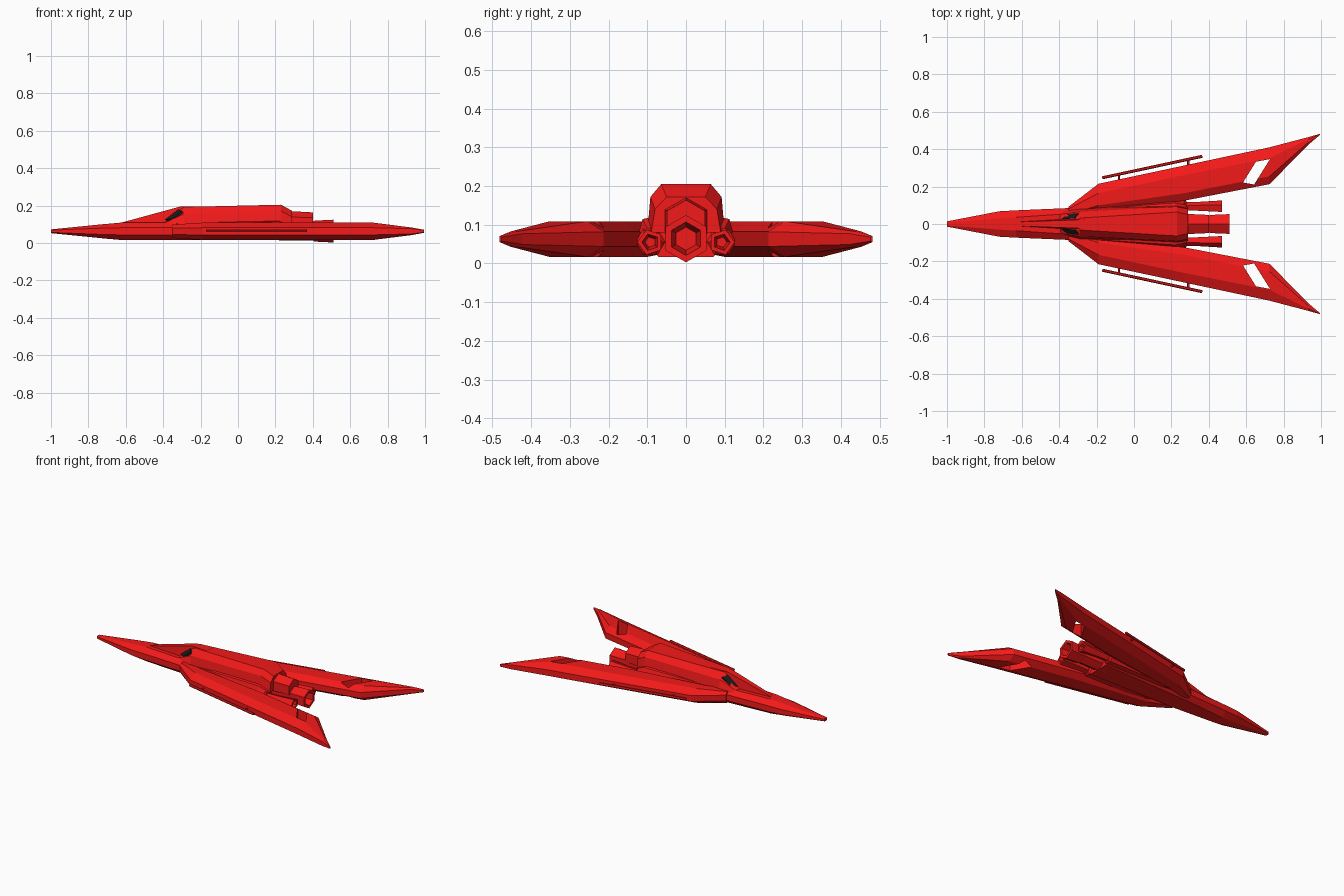
import bpy, bmesh, math
from mathutils import Vector

if "Cube" in bpy.data.objects:
    bpy.data.objects.remove(bpy.data.objects["Cube"])

def material(name, color):
    m = bpy.data.materials.new(name)
    m.diffuse_color = color
    m.use_nodes = True
    m.node_tree.nodes["Principled BSDF"].inputs["Base Color"].default_value = m.diffuse_color
    return m

RED = material("red_paint", (0.9, 0.01, 0.01, 1))
BLACK = material("black_glass", (0.01, 0.01, 0.01, 1))
ZC = 0.063

def make(name, bm, mat=RED):
    bmesh.ops.recalc_face_normals(bm, faces=bm.faces[:])
    me = bpy.data.meshes.new(name)
    bm.to_mesh(me)
    bm.free()
    me.materials.append(mat)
    ob = bpy.data.objects.new(name, me)
    bpy.context.collection.objects.link(ob)
    return ob

def loft(name, rings, mat=RED):
    """Skin a list of equal-length point rings and cap both ends."""
    bm = bmesh.new()
    vs = [[bm.verts.new(p) for p in r] for r in rings]
    n = len(vs[0])
    for a, b in zip(vs, vs[1:]):
        for i in range(n):
            j = (i + 1) % n
            bm.faces.new((a[i], a[j], b[j], b[i]))
    bm.faces.new(vs[0])
    bm.faces.new(vs[-1])
    return make(name, bm, mat)

def octagon(x, outer, top_out, top_in, inner, edge, top, s=1):
    """Bevelled slab section, symmetric about the plane z = ZC."""
    half = [(outer, edge), (top_out, top), (top_in, top), (inner, edge)]
    pts = half + [(y, -z) for y, z in reversed(half)]
    return [(x, s * y, ZC + z) for y, z in pts]

def cabin_ring(x, top_w, top_z, mid_w, mid_z, low_w, low_z):
    half = [(low_w, low_z), (mid_w, mid_z), (top_w, top_z)]
    return [(x, y, z) for y, z in half] + [(x, -y, z) for y, z in reversed(half)]

def nozzle(name, sides, y, z, profile, turn=0.0):
    """Polygonal tube from (x, radius) pairs."""
    rings = [[(x, y + r * math.sin(turn + 2 * math.pi * i / sides),
               z + r * math.cos(turn + 2 * math.pi * i / sides))
              for i in range(sides)] for x, r in profile]
    return loft(name, rings)

def bar(name, a, b, r):
    a, b = Vector(a), Vector(b)
    d = (b - a).normalized()
    u = d.cross(Vector((0, 0, 1))).normalized()
    v = d.cross(u)
    ring = [(u * math.cos(t) + v * math.sin(t)) * r
            for t in (math.pi * k / 3 for k in range(6))]
    return loft(name, [[p + q for q in ring] for p in (a, b)])

# Main hull with pointed nose
hull = [(-1.0, .014, .008, .006, .010), (-.72, .068, .03, .017, .038),
        (-.63, .073, .036, .019, .046), (-.35, .085, .055, .019, .046),
        (.27, .10, .07, .019, .046)]
loft("hull", [octagon(x, w, t, -t, -w, e, h) for x, w, t, e, h in hull])

# Cabin with sloped windscreen and long bevelled back
loft("cabin", [cabin_ring(*r) for r in [
    (-.40, .02, .108, .05, .104, .07, .08),
    (-.29, .032, .193, .066, .155, .085, .08),
    (.23, .064, .205, .092, .172, .10, .08),
    (.29, .05, .172, .08, .14, .09, .08)]])

# Spine rising from the nose to the cabin roof
loft("nose_spine", [
    [(-.64, .010, .105), (-.64, -.010, .105), (-.64, -.012, .09), (-.64, .012, .09)],
    [(-.31, .022, .195), (-.31, -.022, .195), (-.31, -.03, .10), (-.31, .03, .10)],
    [(-.20, .03, .196), (-.20, -.03, .196), (-.20, -.03, .10), (-.20, .03, .10)]])

# Stepped tail housing and central engine
nozzle("tail_housing", 6, 0, .108, [(.2, .065), (.29, .062), (.40, .056)])
nozzle("main_nozzle", 6, 0, .064,
       [(.22, .05), (.40, .05), (.41, .056), (.51, .061), (.51, .043), (.43, .03)])

for s, side in ((1, "left"), (-1, "right")):
    # Windscreen panes lying on the sloped cabin front
    pane = [(-.385, .027, .122), (-.35, .054, .125), (-.297, .056, .168), (-.315, .029, .176)]
    loft("window_" + side, [[(x + dx, s * y, z + dz) for x, y, z in pane]
                            for dx, dz in ((.012, -.012), (-.004, .004))], BLACK)

    # Swept wing
    wing = loft("wing_" + side, [octagon(*r, s=s) for r in [
        (-.35, .092, .08, .05, .04, .018, .036),
        (-.19, .215, .165, .10, .06, .019, .046),
        (.27, .313, .262, .165, .125, .019, .046),
        (.725, .41, .352, .255, .213, .019, .046),
        (.93, .464, .452, .435, .422, .014, .020),
        (.995, .482, .481, .479, .477, .005, .008)]])
    # Slot through the wing near the tip
    slot = [(.583, .222), (.642, .211), (.727, .347), (.652, .333)]
    cutter = loft("slot_cutter", [[(x, s * y, z) for x, y in slot] for z in (-.1, .3)])
    cutter.hide_render = True
    mod = wing.modifiers.new("slot", 'BOOLEAN')
    mod.operation = 'DIFFERENCE'
    mod.solver = 'EXACT'
    mod.object = cutter
    bpy.context.view_layer.objects.active = wing
    bpy.ops.object.modifier_apply(modifier="slot")
    bpy.data.objects.remove(cutter)

    # Engine nacelle between hull and wing, with its nozzle
    nozzle("nacelle_" + side, 6, s * .092, .056,
           [(-.30, .02), (-.15, .034), (.27, .038), (.28, .03)], math.pi / 6)
    nozzle("side_nozzle_" + side, 5, s * .092, .055,
           [(.22, .024), (.34, .026), (.47, .034), (.47, .022), (.42, .014)], s * math.pi / 2)

    # Fairing along the side of the cabin
    loft("side_fairing_" + side, [
        [(x, s * y, z) for y, z in ((.06, .10), (.06, t), (w, t - .01), (w + .01, .08))]
        for x, w, t in ((-.33, .075, .11), (.22, .112, .125), (.28, .10, .10))])

    # Gun rod on struts beside the leading edge
    bar("gun_rod_" + side, (-.17, s * .247, .066), (.365, s * .362, .066), .008)
    for k, (x, y) in enumerate(((-.08, .266), (.29, .346))):
        bar(f"gun_strut_{side}_{k}", (x, s * y, .064), (x, s * (y - .06), .064), .006)
